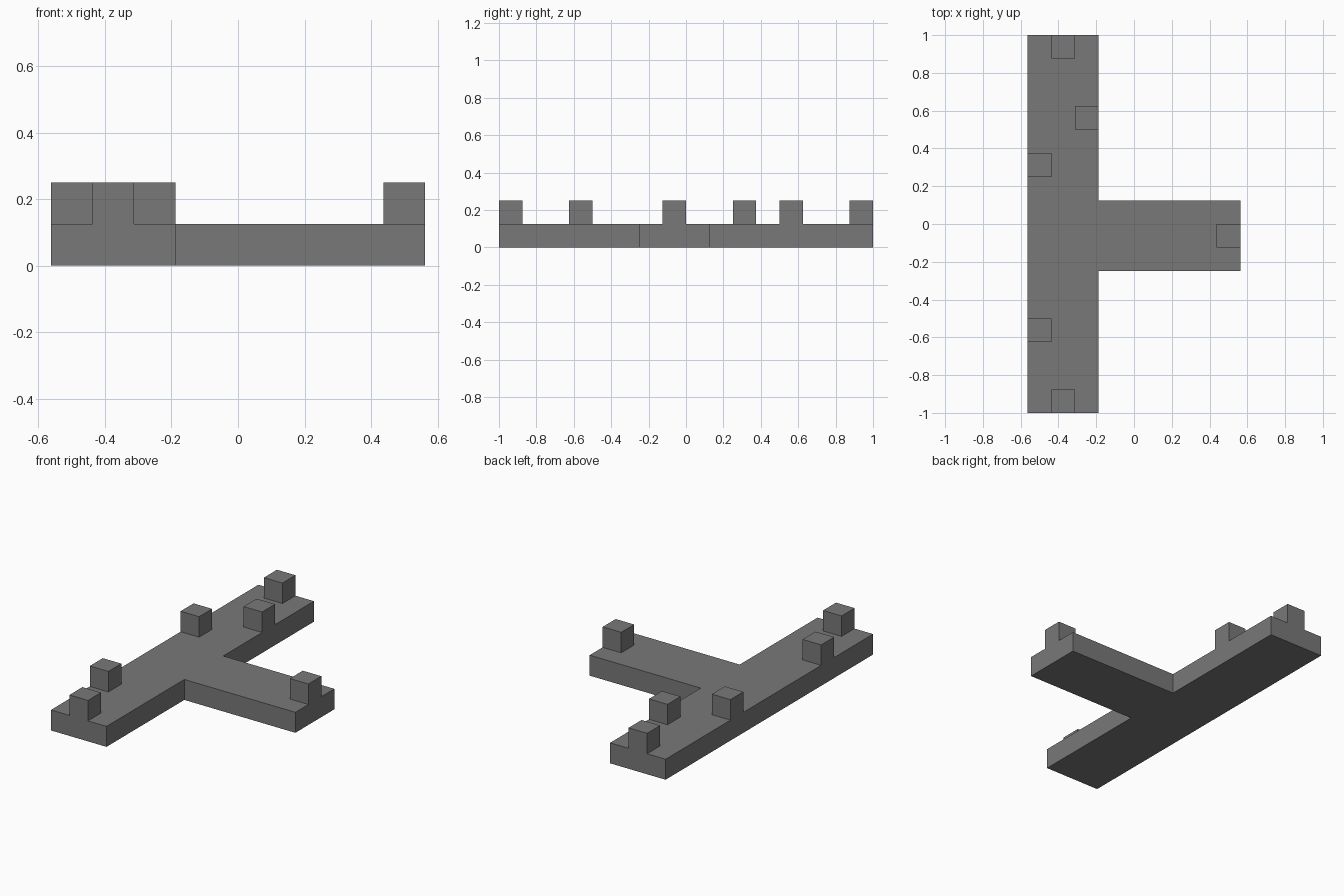
import bpy
import bmesh
from mathutils import Vector

U = 0.125  # module size: slab thickness and post width

cube = bpy.data.objects.get("Cube")
if cube:
    bpy.data.objects.remove(cube, do_unlink=True)

grey = bpy.data.materials.new("stone grey")
grey.use_nodes = True
colour = (0.19, 0.19, 0.19, 1)
grey.diffuse_color = colour
grey.node_tree.nodes["Principled BSDF"].inputs["Base Color"].default_value = colour


def prism(name, outline, z, height):
    """Extrude a flat outline, given in modules, straight up."""
    bm = bmesh.new()
    base = bm.faces.new([bm.verts.new((x * U, y * U, z * U)) for x, y in outline])
    top = bmesh.ops.extrude_face_region(bm, geom=[base], use_keep_orig=True)
    verts = [v for v in top["geom"] if isinstance(v, bmesh.types.BMVert)]
    bmesh.ops.translate(bm, verts=verts, vec=Vector((0, 0, height * U)))
    bmesh.ops.recalc_face_normals(bm, faces=bm.faces)
    mesh = bpy.data.meshes.new(name)
    bm.to_mesh(mesh)
    bm.free()
    mesh.materials.append(grey)
    obj = bpy.data.objects.new(name, mesh)
    bpy.context.collection.objects.link(obj)
    return obj


# T-shaped walkway slab
prism("walkway_slab", [(-4.5, -8), (-1.5, -8), (-1.5, -2), (4.5, -2),
                       (4.5, 1), (-1.5, 1), (-1.5, 8), (-4.5, 8)], 0, 1)

# Cube posts along the slab edges, placed by their lower corner
posts = {
    "front_end_post": (-3.5, -8),
    "front_side_post": (-4.5, -5),
    "branch_end_post": (3.5, -1),
    "middle_side_post": (-4.5, 2),
    "back_side_post": (-2.5, 4),
    "back_end_post": (-3.5, 7),
}
for name, (x, y) in posts.items():
    prism(name, [(x, y), (x + 1, y), (x + 1, y + 1), (x, y + 1)], 1, 1)
